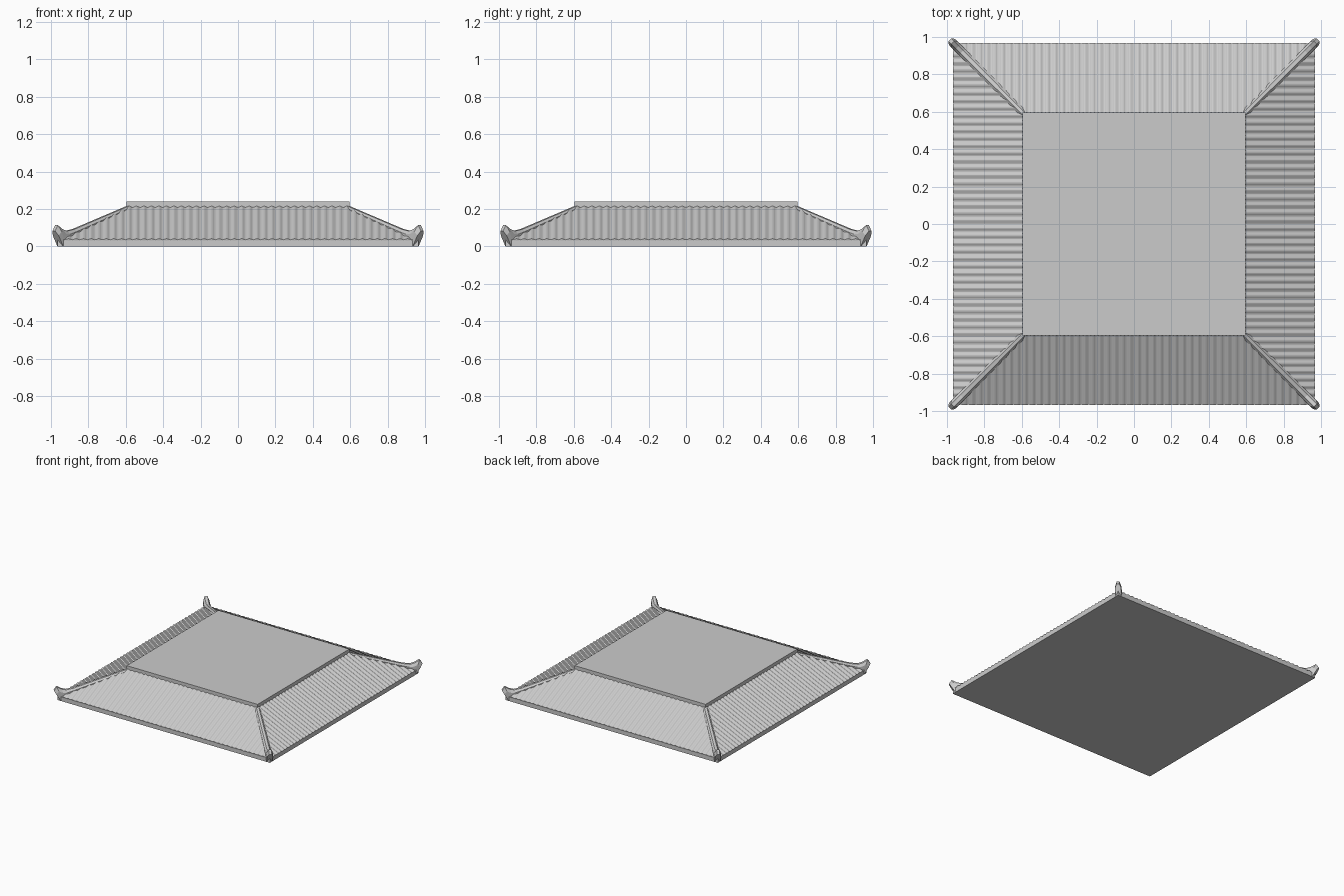
import bpy, bmesh, math
from mathutils import Vector, Matrix

cube = bpy.data.objects.get("Cube")
if cube:
    bpy.data.objects.remove(cube, do_unlink=True)

grey = bpy.data.materials.new("stone grey")
grey.use_nodes = True
COLOUR = (0.6, 0.6, 0.6, 1)
grey.diffuse_color = COLOUR
grey.node_tree.nodes["Principled BSDF"].inputs["Base Color"].default_value = COLOUR

EAVE, EAVE_Z = 0.966, 0.035      # outer edge of the tiles
TOP, TOP_Z = 0.595, 0.208        # inner edge of the tiles
WAVES, STEPS, AMP = 48, 6, 0.007


def finish(name, bm, turn=0):
    bmesh.ops.recalc_face_normals(bm, faces=bm.faces)
    bm.transform(Matrix.Rotation(turn, 4, "Z"))
    mesh = bpy.data.meshes.new(name)
    bm.to_mesh(mesh)
    bm.free()
    mesh.materials.append(grey)
    obj = bpy.data.objects.new(name, mesh)
    bpy.context.collection.objects.link(obj)
    return obj


def slab(name, half, low, high):
    bm = bmesh.new()
    bmesh.ops.create_cube(bm, size=1)
    for v in bm.verts:
        v.co = (v.co.x * 2 * half, v.co.y * 2 * half, high if v.co.z > 0 else low)
    finish(name, bm)


def tile_panel(name, turn):
    """Corrugated trapezoid facing -y, cut along the diagonals."""
    bm = bmesh.new()
    slope = (TOP_Z - EAVE_Z) / (EAVE - TOP)
    normal = Vector((0, -slope, 1)).normalized()
    count = WAVES * STEPS
    columns = []
    for i in range(count + 1):
        u = -EAVE + 2 * EAVE * i / count
        lift = normal * AMP * (1 - math.cos(2 * math.pi * i / STEPS)) / 2
        inner = max(TOP - 0.01, abs(u))
        eave = Vector((u, -EAVE, EAVE_Z)) + lift
        ridge = Vector((u, -inner, EAVE_Z + (EAVE - inner) * slope)) + lift
        skirt = Vector((u, -EAVE, EAVE_Z - 0.005))
        columns.append([bm.verts.new(p) for p in (skirt, eave, ridge)])
    for a, b in zip(columns, columns[1:]):
        for k in (0, 1):
            bm.faces.new((a[k], b[k], b[k + 1], a[k + 1]))
    bmesh.ops.remove_doubles(bm, verts=bm.verts, dist=0.00001)
    finish(name, bm, turn)


# Hip stations: top distance, top height, bottom distance, bottom height, half width
HIP = [
    (0.575, 0.222, 0.575, 0.190, 0.020),
    (0.880, 0.092, 0.880, 0.045, 0.022),
    (0.920, 0.082, 0.900, 0.025, 0.024),
    (0.945, 0.092, 0.920, 0.008, 0.024),
    (0.970, 0.113, 0.935, 0.000, 0.024),
    (0.985, 0.082, 0.950, 0.000, 0.022),
]


def hip_ridge(name, turn):
    """Bevelled ridge along the +x +y diagonal, flaring up at the corner."""
    bm = bmesh.new()
    side = Vector((-1, 1, 0)).normalized()
    rings = []
    for td, tz, bd, bz, w in HIP:
        top, low = Vector((td, td, tz)), Vector((bd, bd, bz))
        shoulder = top.lerp(low, 0.3)
        section = [(low, -w), (shoulder, -w), (top, -w * 0.45),
                   (top, w * 0.45), (shoulder, w), (low, w)]
        rings.append([bm.verts.new(p + side * s) for p, s in section])
    for a, b in zip(rings, rings[1:]):
        for k in range(len(a)):
            n = (k + 1) % len(a)
            bm.faces.new((a[k], a[n], b[n], b[k]))
    bm.faces.new(rings[0])
    bm.faces.new(rings[-1])
    finish(name, bm, turn)


slab("base_slab", 0.965, 0.0, EAVE_Z)
slab("top_slab", TOP, 0.208, 0.24)

for i, where in enumerate(("front", "left", "back", "right")):
    tile_panel("tiles_" + where, i * math.pi / 2)
for i, where in enumerate(("back_left", "back_right", "front_right", "front_left")):
    hip_ridge("hip_ridge_" + where, i * math.pi / 2)
